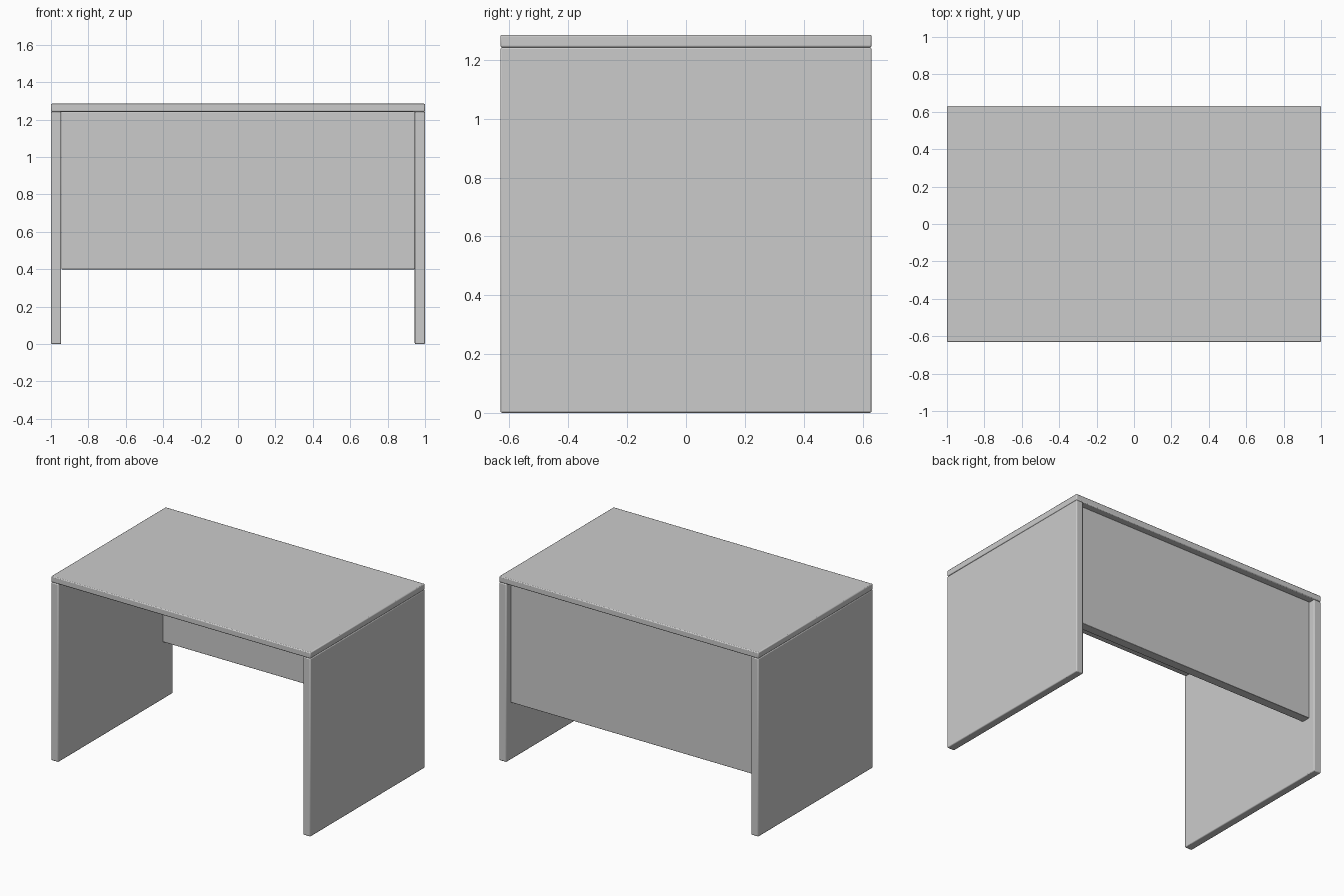
import bpy

if "Cube" in bpy.data.objects:
    bpy.data.objects.remove(bpy.data.objects["Cube"])

W, D, H = 2.0, 1.262, 1.285   # overall size
SLAB = 0.043                  # top thickness
SIDE = 0.055                  # side panel thickness


def board(name, x, y, z, bevel=0.006):
    """Softly rounded board spanning the given (min, max) ranges."""
    spans = (x, y, z)
    bpy.ops.mesh.primitive_cube_add(size=1, location=[(a + b) / 2 for a, b in spans])
    ob = bpy.context.object
    ob.name = name
    ob.scale = [b - a for a, b in spans]
    bpy.ops.object.transform_apply(location=False, rotation=False, scale=True)
    mod = ob.modifiers.new("rounded_edges", 'BEVEL')
    mod.width = bevel
    mod.segments = 2
    bpy.ops.object.shade_smooth_by_angle()
    return ob


# Desk top
board("desk_top", (-W / 2, W / 2), (-D / 2, D / 2), (H - SLAB, H))

# Side panels
for name, s in (("left_side", -1), ("right_side", 1)):
    xs = sorted((s * W / 2, s * (W / 2 - SIDE)))
    board(name, xs, (-D / 2, D / 2), (0, H - SLAB))

# Back panel, set slightly in from the rear edge
board("back_panel", (-W / 2 + SIDE, W / 2 - SIDE),
      (D / 2 - 0.11, D / 2 - 0.047), (0.4, H - SLAB), 0.003)
